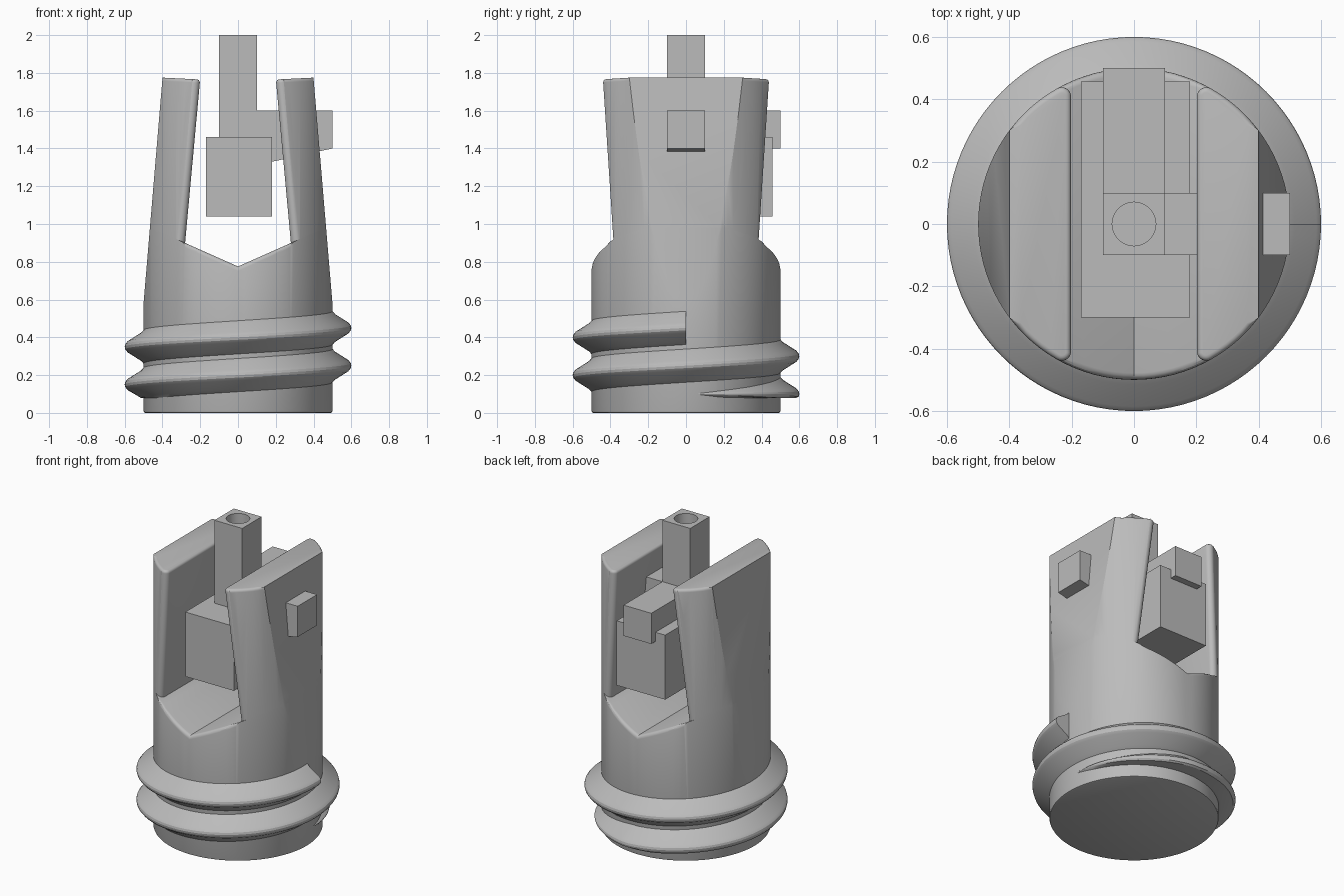
import bpy, bmesh, math
from mathutils import Vector

if "Cube" in bpy.data.objects:
    bpy.data.objects.remove(bpy.data.objects["Cube"])

gray = bpy.data.materials.new("gray")
gray.diffuse_color = (0.5, 0.5, 0.5, 1)
gray.use_nodes = True
gray.node_tree.nodes["Principled BSDF"].inputs["Base Color"].default_value = gray.diffuse_color


def finish(name, bm, smooth=True):
    bmesh.ops.recalc_face_normals(bm, faces=bm.faces[:])
    me = bpy.data.meshes.new(name)
    bm.to_mesh(me)
    bm.free()
    me.materials.append(gray)
    ob = bpy.data.objects.new(name, me)
    bpy.context.collection.objects.link(ob)
    bpy.ops.object.select_all(action='DESELECT')
    ob.select_set(True)
    bpy.context.view_layer.objects.active = ob
    if smooth:
        bpy.ops.object.shade_smooth_by_angle(angle=math.radians(25))
    return ob


def cylinder(r, z0, z1, n):
    bm = bmesh.new()
    bmesh.ops.create_cone(bm, cap_ends=True, segments=n, radius1=r, radius2=r, depth=z1 - z0)
    bmesh.ops.translate(bm, verts=bm.verts[:], vec=(0, 0, (z0 + z1) / 2))
    return bm


def cut(bm, co, no):
    """Slice away everything on the side the normal points to, and cap."""
    bmesh.ops.bisect_plane(bm, geom=bm.verts[:] + bm.edges[:] + bm.faces[:], dist=1e-5,
                           plane_co=co, plane_no=Vector(no).normalized(), clear_outer=True)
    bmesh.ops.holes_fill(bm, edges=[e for e in bm.edges if e.is_boundary], sides=0)
    bm.normal_update()


def mirror_x(bm):
    geom = bmesh.ops.duplicate(bm, geom=bm.verts[:] + bm.edges[:] + bm.faces[:])["geom"]
    new = [g for g in geom if isinstance(g, bmesh.types.BMVert)]
    for v in new:
        v.co.x *= -1
    bmesh.ops.reverse_faces(bm, faces=[g for g in geom if isinstance(g, bmesh.types.BMFace)])


def prism(name, pts, y0, y1):
    """Extrude an x-z outline along y."""
    bm = bmesh.new()
    f = bm.faces.new([bm.verts.new((x, y0, z)) for x, z in pts])
    ex = bmesh.ops.extrude_face_region(bm, geom=[f])["geom"]
    bmesh.ops.translate(bm, verts=[g for g in ex if isinstance(g, bmesh.types.BMVert)],
                        vec=(0, y1 - y0, 0))
    return finish(name, bm, False)


def box(name, x0, x1, y0, y1, z0, z1):
    return prism(name, [(x0, z0), (x1, z0), (x1, z1), (x0, z1)], y0, y1)


R, RHO = 0.5, 0.03
FLAT = ((0.5, 0, 0.58), (1.19, 0, 0.1))          # tapered outer flat
FLOOR = ((0, 0, 0.775), (-0.445, 0, 1))          # sloping slot floor
WALL = ((0.2, 0, 1.77), (-1, 0, -0.092))         # leaning slot wall

# Base: one half, mirrored, with a V-shaped top
bm = cylinder(R, 0, 1.9, 96)
rim = [e for e in bm.edges if all(v.co.z < 0.001 for v in e.verts)]
bmesh.ops.bevel(bm, geom=rim, offset=0.01, segments=2, profile=0.5, affect='EDGES')
cut(bm, (0, 0, 0), (-1, 0, 0))
cut(bm, *FLAT)
cut(bm, *FLOOR)
bmesh.ops.delete(bm, geom=[f for f in bm.faces if all(abs(v.co.x) < 1e-4 for v in f.verts)],
                 context='FACES')
mirror_x(bm)
bmesh.ops.remove_doubles(bm, verts=bm.verts[:], dist=1e-4)
bmesh.ops.recalc_face_normals(bm, faces=bm.faces[:])
# Rounded lip of the slot floor
lip = [e for e in bm.edges if len(e.link_faces) == 2
       and all(v.co.z > 0.7 and abs(v.co.x) < 0.295 for v in e.verts)
       and max(f.normal.z for f in e.link_faces) > 0.8
       and min(f.normal.z for f in e.link_faces) < 0.1]
bmesh.ops.bevel(bm, geom=lip, offset=0.022, segments=4, profile=0.5, affect='EDGES',
                clamp_overlap=False)
finish("base", bm)

# Prongs: a convex slice of the cylinder with rounded inner edges
bm = cylinder(R, 0.5, 1.9, 96)
cut(bm, *FLAT)
cut(bm, *WALL)
cut(bm, FLOOR[0], -Vector(FLOOR[1]))


def fillet_centre(z):
    x = 0.2 + 0.092 * (1.77 - z) + RHO
    return Vector((x, math.sqrt((R - RHO) ** 2 - x * x), z))


top_c, low_c = fillet_centre(1.77), fillet_centre(0.9)
along = (top_c - low_c).normalized()
for deg in range(63, 175, 14):
    a = math.radians(deg)
    d = Vector((math.cos(a), math.sin(a), 0))
    n = d - along * d.dot(along)
    p = top_c + RHO * d
    for s in (1, -1):
        cut(bm, (p.x, s * p.y, p.z), (n.x, s * n.y, n.z))
cut(bm, (0.2, 0, 1.765), (-0.05, 0, 1))
# Merge slivers, then round the top edges except the outer one
bmesh.ops.remove_doubles(bm, verts=bm.verts[:], dist=0.003)
bm.normal_update()
top = [e for e in bm.edges if all(v.co.z > 1.755 for v in e.verts)
       and max(f.normal.z for f in e.link_faces) > 0.9
       and not all(v.co.x > 0.39 for v in e.verts)]
bmesh.ops.bevel(bm, geom=top, offset=0.018, segments=4, profile=0.5, affect='EDGES',
                clamp_overlap=False)
bm.normal_update()
bmesh.ops.delete(bm, geom=[f for f in bm.faces if f.normal.z < -0.8], context='FACES')
mirror_x(bm)
finish("prongs", bm)

# Screw thread: two turns, rising out of the base at its start
profile = [(0.485, -0.095), (0.5, -0.088), (0.515, -0.072), (0.585, -0.028), (0.597, -0.013),
           (0.6, 0), (0.597, 0.013), (0.585, 0.028), (0.515, 0.072), (0.5, 0.088), (0.485, 0.095)]
bm = bmesh.new()
rings = []
STEPS = 192
for i in range(STEPS + 1):
    a = 4 * math.pi * i / STEPS
    s = min(1, 0.05 + a / (math.pi / 2))
    zc = max(0.05 + 0.2 * a / (2 * math.pi), 0.1)
    ring = []
    for r, dz in profile:
        rr = 0.485 + (r - 0.485) * s
        z = max(zc + dz * s, 0.08 + 0.001 * (r < 0.49))
        ring.append(bm.verts.new((rr * math.cos(a), rr * math.sin(a), z)))
    rings.append(ring)
for p, q in zip(rings, rings[1:]):
    for k in range(len(profile) - 1):
        bm.faces.new((p[k], q[k], q[k + 1], p[k + 1]))
bm.faces.new(rings[0])
bm.faces.new(rings[-1])
finish("thread", bm)

# Inner block with its post and two arms
box("inner_block", -0.17, 0.18, -0.3, 0.457, 1.04, 1.46)
box("back_arm", -0.1, 0.1, 0.1, 0.5, 1.4, 1.6)
prism("side_arm", [(0.1, 1.312), (0.5, 1.4), (0.5, 1.6), (0.1, 1.6)], -0.1, 0.1)
post = box("post", -0.1, 0.1, -0.1, 0.1, 1.4, 2.0)

# Round hole in the post
drill = finish("hole_cutter", cylinder(0.07, 1.5, 2.1, 48), False)
drill.hide_render = True
mod = post.modifiers.new("hole", 'BOOLEAN')
mod.operation = 'DIFFERENCE'
mod.object = drill
bpy.context.view_layer.objects.active = post
bpy.ops.object.modifier_apply(modifier="hole")
bpy.data.objects.remove(drill)
bpy.ops.object.select_all(action='DESELECT')
post.select_set(True)
bpy.ops.object.shade_smooth_by_angle(angle=math.radians(25))
